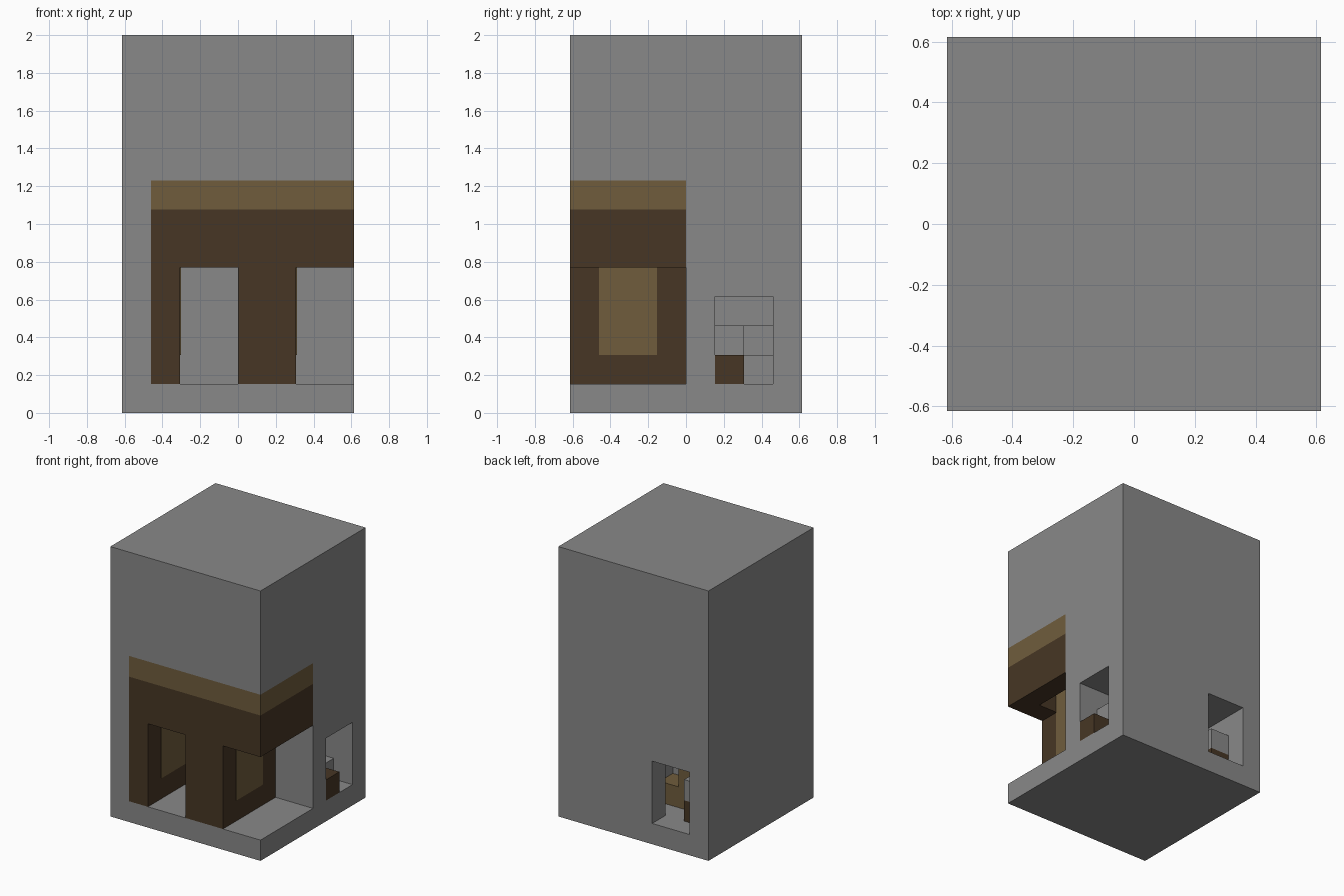
import bpy
import bmesh
from mathutils import Vector

old = bpy.data.objects.get("Cube")
if old:
    bpy.data.objects.remove(old, do_unlink=True)

U = 2 / 13  # one block; the tower is 8 x 8 x 13 blocks


def material(name, rgb):
    m = bpy.data.materials.new(name)
    m.use_nodes = True
    m.diffuse_color = (*rgb, 1)
    m.node_tree.nodes["Principled BSDF"].inputs["Base Color"].default_value = (*rgb, 1)
    return m


STONE = material("grey stone", (0.25, 0.25, 0.25))
DARK = material("dark brown wood", (0.063, 0.037, 0.018))
LIGHT = material("light brown wood", (0.16, 0.108, 0.046))


def box(name, lo, hi, mat=None):
    """Axis-aligned box between two corners given in blocks."""
    lo, hi = Vector(lo) * U, Vector(hi) * U
    bm = bmesh.new()
    bmesh.ops.create_cube(bm, size=1)
    for v in bm.verts:
        v.co = (lo + hi) / 2 + v.co * (hi - lo)
    mesh = bpy.data.meshes.new(name)
    bm.to_mesh(mesh)
    bm.free()
    if mat:
        mesh.materials.append(mat)
    ob = bpy.data.objects.new(name, mesh)
    bpy.context.collection.objects.link(ob)
    return ob


def carve(ob, *voids):
    """Cut box-shaped voids out of an object."""
    for lo, hi in voids:
        cutter = box("cutter", lo, hi)
        cutter.hide_render = True
        mod = ob.modifiers.new("carve", 'BOOLEAN')
        mod.operation = 'DIFFERENCE'
        mod.solver = 'EXACT'
        mod.object = cutter
        bpy.context.view_layer.objects.active = ob
        bpy.ops.object.modifier_apply(modifier=mod.name)
        bpy.data.objects.remove(cutter, do_unlink=True)


# Stone tower: corner porch recess, side passage and back doorway
tower = box("tower", (-4, -4, 0), (4, 4, 13), STONE)
carve(tower,
      ((-3, -5, 1), (5, 0, 8)),
      ((-3, 1, 1), (5, 3, 4)),
      ((-3, 2.5, 1), (-1, 5, 4)))

# Wooden porch filling the corner, with two bays and hollows above them
porch = box("porch", (-3, -4, 1), (4, 0, 7), DARK)
carve(porch,
      ((-2, -5, 0), (0, 1, 5)),
      ((2, -5, 0), (5, 1, 5)),
      ((-2, -3, 4.5), (-1, -1, 6)),
      ((2, -3, 4.5), (3, -1, 6)))
box("porch_top_band", (-3, -4, 7), (4, 0, 8), LIGHT)

# Light panels on the inner face of each bay
for name, x in (("left_bay_panel", 2), ("right_bay_panel", -2)):
    box(name, (x, -3, 2), (x + 0.03, -1, 6), LIGHT)

# Steps and blocks inside the passage
box("entry_step", (3, 1, 1), (4, 2, 2), DARK)
box("stone_bench", (0, 1, 1), (3, 3, 2), STONE)
box("stone_bench_back", (0, 1, 2), (3, 2, 3), STONE)
box("low_wood_step", (-1, 1, 1), (0, 2, 2), LIGHT)
box("high_wood_step", (-3, 1, 1), (-1, 2, 3), LIGHT)
box("post_base", (-3, 2, 1), (-2, 3, 2), DARK)
box("post_cap", (-3, 2, 2), (-2, 3, 3), STONE)
